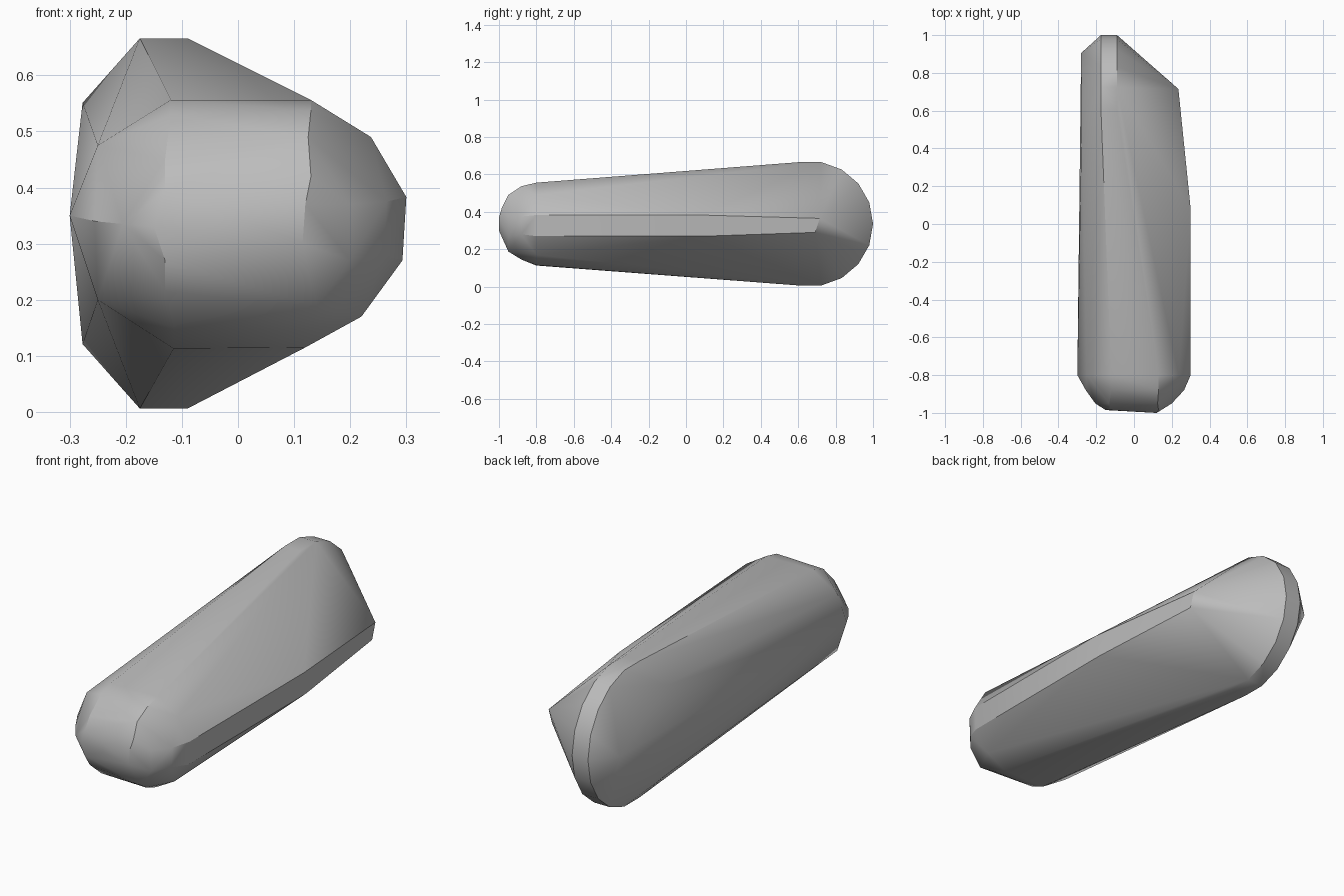
import bpy
import bmesh
import math

# Remove the default cube
cube = bpy.data.objects.get("Cube")
if cube:
    bpy.data.objects.remove(cube, do_unlink=True)

# Single grey material
grey = bpy.data.materials.new("plain_grey")
grey.use_nodes = True
colour = (0.5, 0.5, 0.5, 1)
grey.diffuse_color = colour
grey.node_tree.nodes["Principled BSDF"].inputs["Base Color"].default_value = colour

MID = 0.336  # height of the long axis
points = []


def disc(x, radius, centre_y, sides):
    """Rim of the upright disc at the back."""
    for i in range(sides):
        a = 2 * math.pi * i / sides
        points.append((x, centre_y + radius * math.cos(a), MID + radius * math.sin(a)))


def section(y, profile):
    """Cross-section across the long axis."""
    points.extend((x, y, z) for x, z in profile)


# Back disc rim
for x in (-0.175, -0.09):
    disc(x, 0.335, 0.665, 18)

# Flat side: low cone tip and the two shoulders
points.append((-0.28, 0.905, 0.345))
points.extend((-0.277, 0.54, MID + s * 0.215) for s in (-1, 1))

# Rounded side: far ridge end and the end of the straight tube
points += [(0.235, 0.715, 0.365), (0.235, 0.69, 0.29), (0.3, 0.08, 0.383), (0.293, 0.1, 0.27)]

# Tube section where the front cap starts
section(-0.8, [(-0.12, 0.556), (0.13, 0.556), (0.237, 0.49), (0.3, 0.383), (0.293, 0.27),
               (0.22, 0.17), (0.12, 0.115), (-0.115, 0.113), (-0.25, 0.2), (-0.3, 0.35),
               (-0.25, 0.475)])

# Front cap, narrowing in steps
section(-0.88, [(-0.12, 0.53), (0.13, 0.537), (0.265, 0.375), (0.26, 0.28),
                (-0.115, 0.15), (0.125, 0.145), (-0.255, 0.34)])
section(-0.95, [(-0.13, 0.45), (0.125, 0.49), (0.2, 0.37), (0.2, 0.27),
                (-0.13, 0.215), (0.14, 0.188), (-0.205, 0.335)])
section(-0.985, [(-0.15, 0.33), (-0.13, 0.395), (-0.13, 0.27), (0.13, 0.42)])
section(-1.0, [(0.12, 0.37), (0.115, 0.3)])

# Wrap all sections in one convex shell
bm = bmesh.new()
for p in points:
    bm.verts.new(p)
hull = bmesh.ops.convex_hull(bm, input=bm.verts[:])
loose = {e for e in hull["geom_interior"] + hull["geom_unused"]
         if isinstance(e, bmesh.types.BMVert)}
bmesh.ops.delete(bm, geom=list(loose), context="VERTS")
bmesh.ops.dissolve_limit(bm, angle_limit=math.radians(1), verts=bm.verts[:], edges=bm.edges[:])
bmesh.ops.recalc_face_normals(bm, faces=bm.faces[:])

mesh = bpy.data.meshes.new("tapered_shell")
bm.to_mesh(mesh)
bm.free()
mesh.materials.append(grey)
shell = bpy.data.objects.new("tapered_shell", mesh)
bpy.context.collection.objects.link(shell)

# Smooth shading with crisp corners
bpy.ops.object.select_all(action="DESELECT")
shell.select_set(True)
bpy.context.view_layer.objects.active = shell
bpy.ops.object.shade_smooth_by_angle(angle=math.radians(30))
